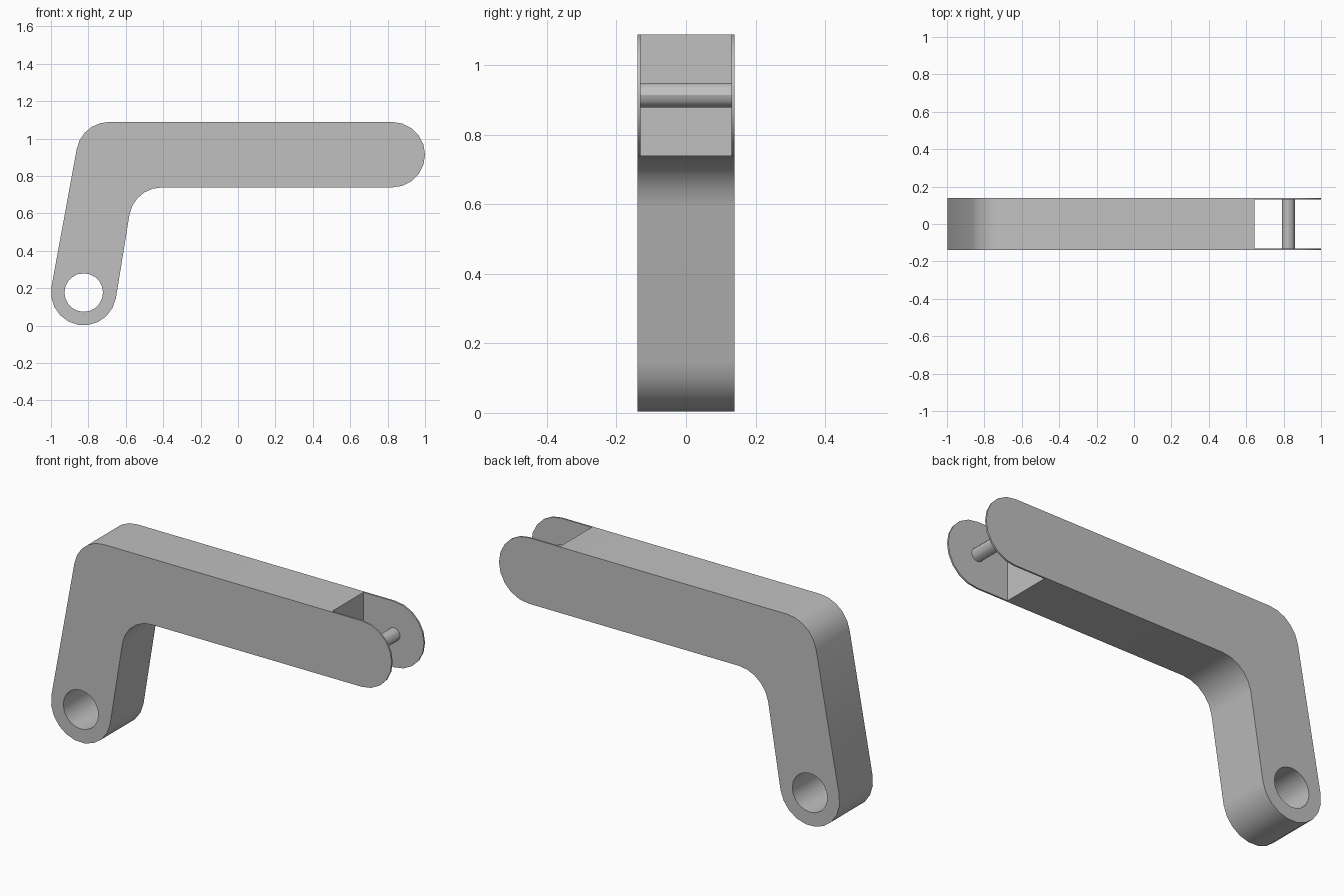
import bpy, bmesh
from math import sin, cos, radians
from mathutils import Matrix

if "Cube" in bpy.data.objects:
    bpy.data.objects.remove(bpy.data.objects["Cube"])

HALF = 0.14           # half of the arm's width
R = 0.175             # rounding of the ends and of the bends
LEAN = 10.2           # tilt of the leg in degrees
HOLE = (-0.825, 0.177)
PIN = (0.825, 0.914)

# Material
grey = bpy.data.materials.new("grey")
grey.use_nodes = True
COLOUR = (0.53, 0.53, 0.53, 1)
grey.diffuse_color = COLOUR
grey.node_tree.nodes["Principled BSDF"].inputs["Base Color"].default_value = COLOUR


def finish(bm, name):
    bmesh.ops.recalc_face_normals(bm, faces=bm.faces)
    mesh = bpy.data.meshes.new(name)
    bm.to_mesh(mesh)
    bm.free()
    mesh.materials.append(grey)
    obj = bpy.data.objects.new(name, mesh)
    bpy.context.collection.objects.link(obj)
    return obj


def arc(centre, start, end, steps):
    angles = [radians(start + (end - start) * i / steps) for i in range(steps + 1)]
    return [(centre[0] + R * cos(a), centre[1] + R * sin(a)) for a in angles]


def rod(name, centre, radius, length, sides):
    bm = bmesh.new()
    place = Matrix.Translation((centre[0], 0, centre[1])) @ Matrix.Rotation(radians(90), 4, 'X')
    bmesh.ops.create_cone(bm, cap_ends=True, segments=sides, radius1=radius,
                          radius2=radius, depth=length, matrix=place)
    return finish(bm, name)


def smooth(obj):
    bpy.ops.object.select_all(action='DESELECT')
    obj.select_set(True)
    bpy.context.view_layer.objects.active = obj
    bpy.ops.object.shade_smooth_by_angle(angle=radians(30))


# Bent arm: rounded outline extruded across its width
outline = (arc(PIN, -90, 90, 10)
           + arc((-0.69, 0.914), 90, 180 - LEAN, 5)
           + arc(HOLE, 180 - LEAN, 360 - LEAN, 10)
           + arc((-0.408, 0.564), 180 - LEAN, 90, 5))
bm = bmesh.new()
side = bm.faces.new([bm.verts.new((x, -HALF, z)) for x, z in outline])
extruded = bmesh.ops.extrude_face_region(bm, geom=[side], use_keep_orig=True)
bmesh.ops.translate(bm, vec=(0, 2 * HALF, 0),
                    verts=[v for v in extruded["geom"] if isinstance(v, bmesh.types.BMVert)])
arm = finish(bm, "bent_arm")

# Cutters: pivot hole in the foot, and the slot that leaves two thin cheeks
hole_cutter = rod("hole_cutter", HOLE, 0.103, 1, 20)
bm = bmesh.new()
bmesh.ops.create_cube(bm, size=1, matrix=Matrix.Translation((0.895, 0, 0.914))
                      @ Matrix.Diagonal((0.5, 0.262, 1, 1)))
slot_cutter = finish(bm, "slot_cutter")
cutters = [hole_cutter, slot_cutter]
for cutter in cutters:
    cut = arm.modifiers.new(cutter.name, 'BOOLEAN')
    cut.operation = 'DIFFERENCE'
    cut.solver = 'EXACT'
    cut.object = cutter

# Bake the cuts and drop the cutters
bpy.context.view_layer.update()
arm_mesh = bpy.data.meshes.new_from_object(arm.evaluated_get(bpy.context.evaluated_depsgraph_get()))
arm.modifiers.clear()
arm.data = arm_mesh
for cutter in cutters:
    bpy.data.objects.remove(cutter)

# Cross pin between the cheeks
pin = rod("cross_pin", PIN, 0.035, 0.262, 12)

for part in (arm, pin):
    smooth(part)
